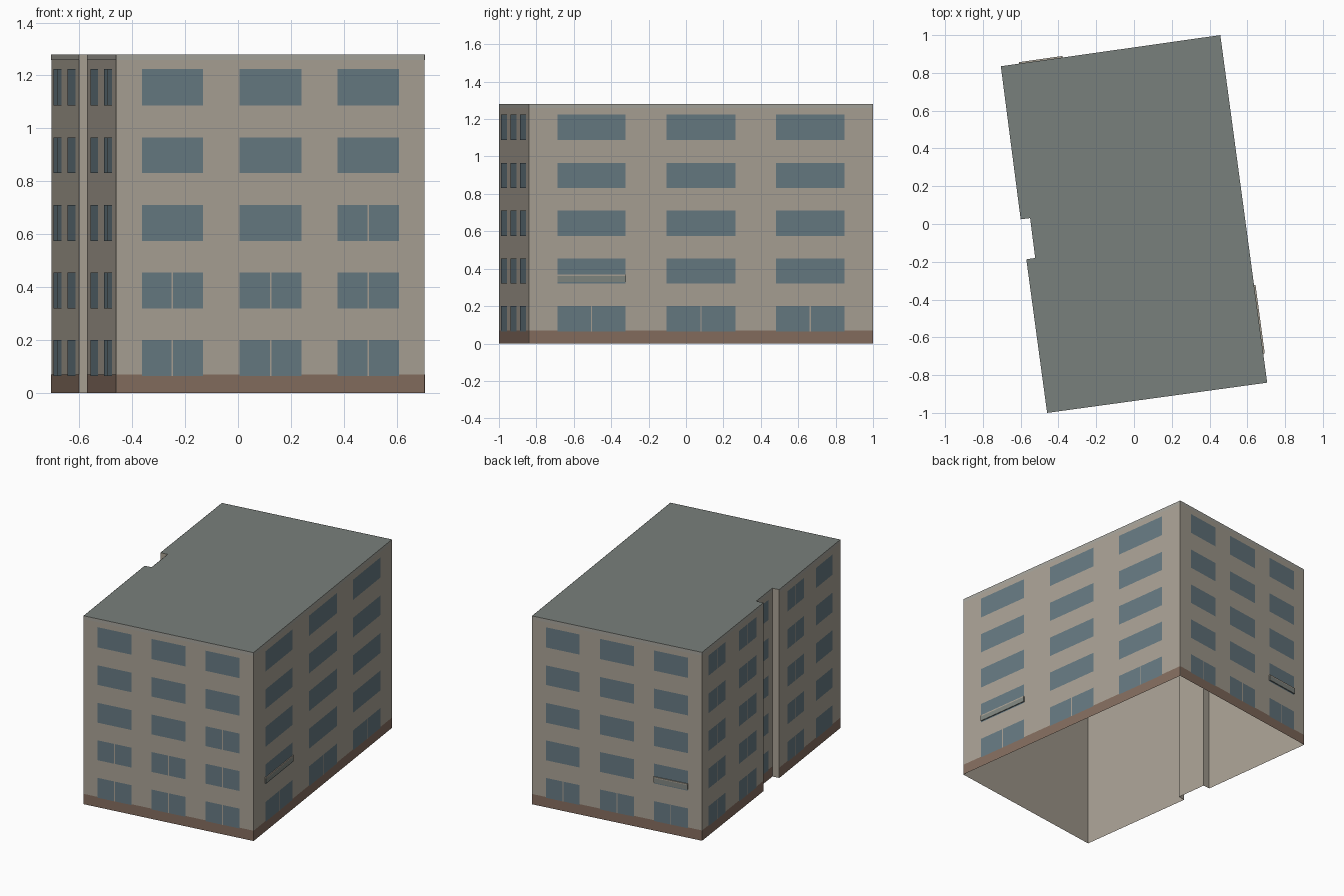
import bpy, bmesh
from mathutils import Vector

if "Cube" in bpy.data.objects:
    bpy.data.objects.remove(bpy.data.objects["Cube"])

H = 1.28


def material(name, rgb):
    m = bpy.data.materials.new(name)
    m.diffuse_color = (*rgb, 1)
    m.use_nodes = True
    m.node_tree.nodes["Principled BSDF"].inputs["Base Color"].default_value = m.diffuse_color
    return m


WALL = material("wall_beige", (0.40, 0.36, 0.30))
ROOF = material("roof_grey", (0.19, 0.215, 0.20))
GLASS = material("glass_blue", (0.135, 0.195, 0.225))
BASE = material("base_brown", (0.235, 0.155, 0.115))
BAND = material("top_band_grey", (0.38, 0.37, 0.33))
PANEL = material("panel_grey", (0.22, 0.24, 0.22))

# Footprint, anticlockwise: front, right, back, then left side with a notch
FOOT = [Vector(p) for p in [(-0.46, -1.0), (0.705, -0.84), (0.457, 1.0), (-0.705, 0.835),
                            (-0.60, 0.025), (-0.55, 0.031), (-0.523, -0.18), (-0.57, -0.187)]]
N = len(FOOT)


def finish(bm, name, mat):
    me = bpy.data.meshes.new(name)
    bm.to_mesh(me)
    bm.free()
    me.materials.append(mat)
    ob = bpy.data.objects.new(name, me)
    bpy.context.collection.objects.link(ob)
    return ob


def wall_point(side, f, z, off):
    p, q = FOOT[side], FOOT[(side + 1) % N]
    d = (q - p).normalized()
    xy = p.lerp(q, f) + Vector((d.y, -d.x)) * off
    return (xy.x, xy.y, z)


def panel(bm, side, f0, f1, z0, z1, off):
    """Flat rectangle lying on one wall."""
    bm.faces.new([bm.verts.new(wall_point(side, f, z, off))
                  for f, z in ((f0, z0), (f1, z0), (f1, z1), (f0, z1))])


def ledge(bm, side, f0, f1, z0, z1, depth):
    """Shallow box standing out from one wall."""
    rings = [[bm.verts.new(wall_point(side, f, z, o))
              for f, z in ((f0, z0), (f1, z0), (f1, z1), (f0, z1))] for o in (0, depth)]
    bm.faces.new(rings[1])
    bm.faces.new(rings[0][::-1])
    for i in range(4):
        j = (i + 1) % 4
        bm.faces.new((rings[0][i], rings[0][j], rings[1][j], rings[1][i]))


# Outer walls: a single open-bottomed skin
bm = bmesh.new()
for s in range(N):
    panel(bm, s, 0, 1, 0, H, 0)
bmesh.ops.remove_doubles(bm, verts=bm.verts, dist=1e-5)
finish(bm, "outer_walls", WALL)

# Flat roof
bm = bmesh.new()
bm.faces.new([bm.verts.new((p.x, p.y, H)) for p in FOOT])
finish(bm, "flat_roof", ROOF)

# Brown base strip and thin band under the roof
base, band = bmesh.new(), bmesh.new()
for s in (0, 1, 2, 3, 5, 7 - 0):
    if s != 7:
        panel(base, s, 0, 1, 0, 0.07, 0.001)
        panel(band, s, 0, 1, 1.258, H, 0.001)
panel(base, 7, 0, 1, 0, 0.07, 0.001)
panel(band, 7, 0, 1, 1.258, H, 0.001)
finish(base, "base_strip", BASE)
finish(band, "top_band", BAND)

# Windows: columns per wall as fractions of its length, five floors
MAIN = [(0.083, 0.281), (0.40, 0.60), (0.718, 0.917)]
COLUMNS = {0: MAIN, 1: MAIN, 2: MAIN, 3: [(0.10, 0.38), (0.60, 0.88)],
           5: [(0.2, 0.75)], 7: [(0.13, 0.40), (0.60, 0.87)]}
FLOORS = [(0.065, 0.20), (0.32, 0.455), (0.575, 0.71), (0.832, 0.965), (1.087, 1.224)]


def has_mullion(side, col, floor):
    if side in (3, 7):
        return True
    if side == 0:
        return floor < 2 or (floor == 2 and col == 2)
    return side in (1, 2) and floor == 0


panes, mullions = bmesh.new(), bmesh.new()
for s, cols in COLUMNS.items():
    length = (FOOT[(s + 1) % N] - FOOT[s]).length
    for c, (f0, f1) in enumerate(cols):
        for k, (z0, z1) in enumerate(FLOORS):
            panel(panes, s, f0, f1, z0, z1, 0.002)
            if has_mullion(s, c, k):
                mid, w = (f0 + f1) / 2, 0.003 / length
                panel(mullions, s, mid - w, mid + w, z0, z1, 0.003)
finish(panes, "window_panes", GLASS)
finish(mullions, "window_mullions", WALL)

# Shallow balcony panels with a pale rail on the right and back walls
boards, rails = bmesh.new(), bmesh.new()
for s, (f0, f1) in ((1, MAIN[0]), (2, MAIN[2])):
    ledge(boards, s, f0, f1, 0.328, 0.36, 0.008)
    ledge(rails, s, f0, f1, 0.36, 0.368, 0.008)
finish(boards, "balcony_panels", PANEL)
finish(rails, "balcony_rails", WALL)
